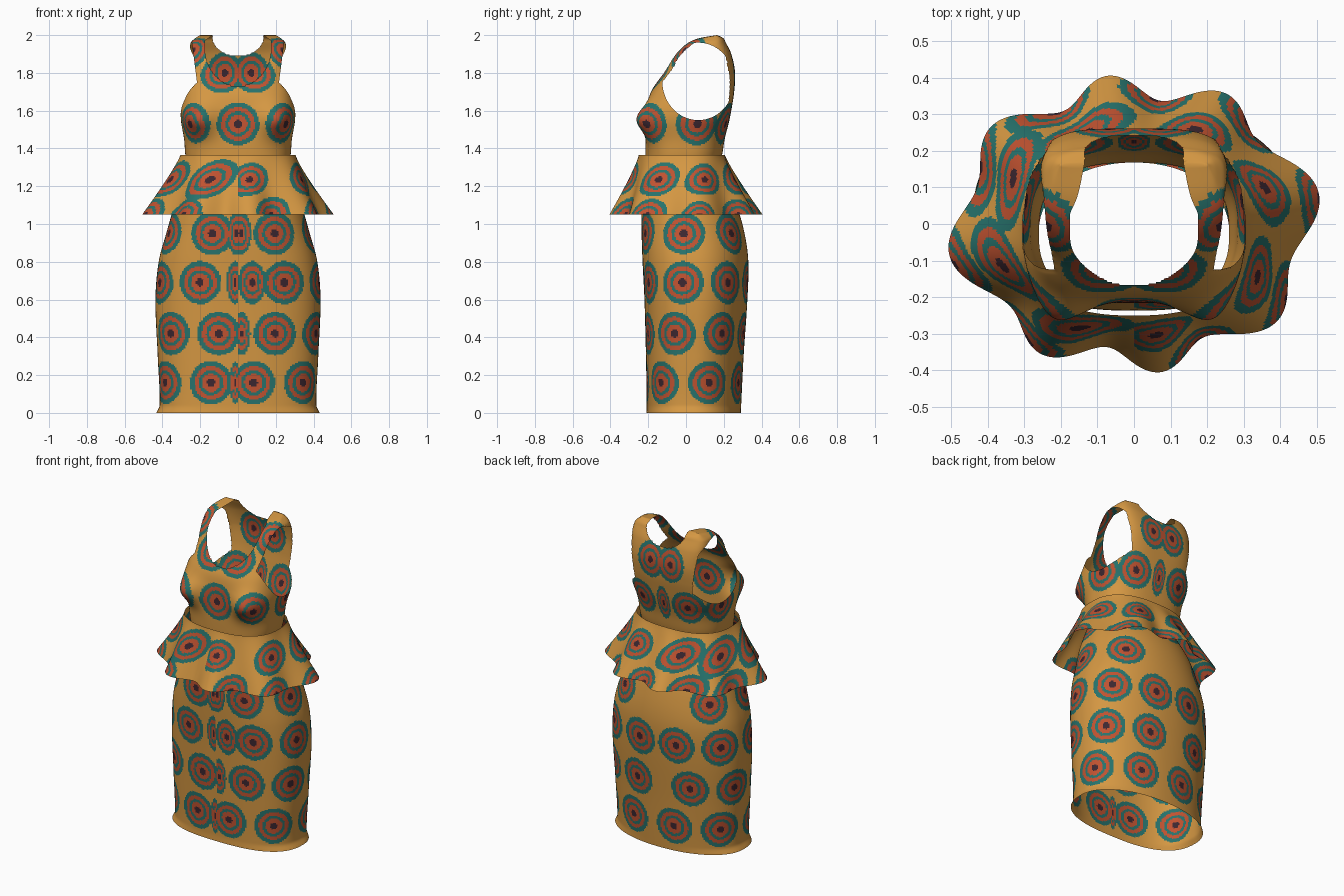
import bpy, bmesh, math
from mathutils import Vector

cube = bpy.data.objects.get("Cube")
if cube:
    bpy.data.objects.remove(cube, do_unlink=True)


def make_material(name, rgb):
    mat = bpy.data.materials.new(name)
    mat.use_nodes = True
    mat.diffuse_color = (*rgb, 1)
    mat.node_tree.nodes["Principled BSDF"].inputs["Base Color"].default_value = (*rgb, 1)
    return mat


MATERIALS = [
    make_material("gold cloth", (0.66, 0.31, 0.055)),
    make_material("teal print", (0.02, 0.17, 0.15)),
    make_material("rust print", (0.53, 0.085, 0.03)),
    make_material("dark print", (0.045, 0.02, 0.03)),
]
# Printed rings: outer limit as a share of the dot radius, material index
RINGS = [(0.19, 3), (0.43, 2), (0.58, 1), (0.78, 2), (1.0, 1)]
UP = Vector((0, 0, 1))
ACROSS = Vector((1, 0, 0))


def smooth_lookup(table, z):
    """Cubic interpolation of the rows (z, values...) of a profile."""
    i = 0
    while i < len(table) - 2 and z > table[i + 1][0]:
        i += 1
    a, b = table[i], table[i + 1]
    before, after = table[max(i - 1, 0)], table[min(i + 2, len(table) - 1)]
    h = b[0] - a[0]
    t = min(max((z - a[0]) / h, 0), 1)
    out = []
    for k in range(1, len(a)):
        m0 = (b[k] - before[k]) / (b[0] - before[0]) * h
        m1 = (after[k] - a[k]) / (after[0] - a[0]) * h
        out.append((2 * t**3 - 3 * t**2 + 1) * a[k] + (t**3 - 2 * t**2 + t) * m0
                   + (3 * t**2 - 2 * t**3) * b[k] + (t**3 - t**2) * m1)
    return out


def section(angle, z, half_x, y_front, y_back, power):
    """Point on a rounded-box outline; angle 0 faces the front."""
    s, c = math.sin(angle), math.cos(angle)
    r = (abs(s)**power + abs(c)**power) ** (-1 / power)
    mid, half = (y_front + y_back) / 2, (y_back - y_front) / 2
    return Vector((half_x * s * r, mid - half * c * r, z))


# Profiles: height, half width, front y, back y
SKIRT = [(0, .433, -.21, .29), (.04, .415, -.208, .292), (.3, .425, -.212, .305),
         (.6, .437, -.22, .325), (.8, .42, -.23, .33), (.95, .38, -.235, .31),
         (1.1, .335, -.235, .265), (1.28, .26, -.212, .168)]
BODICE = [(1.28, .26, -.212, .168), (1.36, .278, -.215, .19), (1.45, .285, -.215, .205),
          (1.55, .3, -.21, .23), (1.62, .3, -.205, .243), (1.7, .285, -.185, .255),
          (1.8, .262, -.12, .26), (1.9, .262, -.06, .24), (1.96, .25, .005, .213),
          (1.985, .225, .07, .198), (2.0, .2, .1645, .1655)]


def skirt_point(a, z):
    # Squarer across the front than round the back
    power = 2.6 if math.cos(a) > 0 else 2.1
    return section(a, z, *smooth_lookup(SKIRT, z), power)


def bodice_point(a, z):
    power = 2.6 + 1.4 * min(max((z - 1.5) / 0.3, 0), 1)
    p = section(a, z, *smooth_lookup(BODICE, z), power)
    if math.cos(a) > 0:  # bust
        d = ((abs(p.x) - 0.205) / 0.09)**2 + ((z - 1.55) / 0.085)**2
        push = math.exp(-d) * math.cos(a)**0.5
        p += Vector((math.copysign(0.02, p.x), -0.085, 0)) * push
    return p


def peplum_point(a, z):
    t = (1.365 - z) / 0.315
    flare = max(t, 0)**1.15
    depth = 0.228 + 0.147 * flare
    shift = -0.022 * (1 - t)
    p = section(a, z, 0.305 + 0.177 * flare, shift - depth, shift + depth, 2.5 - 0.5 * t)
    heading = math.atan2(p.y, p.x)
    wave = 0.034 * flare * math.cos(8 * (heading - math.radians(100)))
    return p + Vector((math.cos(heading), math.sin(heading), 0)) * wave


def dot(p, side, axis=ACROSS, stretch=1):
    """A printed dot, lengthened along an axis by the stretch factor."""
    return p, side, axis, 1 - 1 / stretch


def place_dots(surface, rows, stretches=(1, 1)):
    """Walk each row (z, starts, spacing, count) both ways from the centre front."""
    dots = []
    for z, left_start, right_start, spacing, count in rows:
        for side, start, stretch in zip((1, -1), (left_start, right_start), stretches):
            targets = [start + spacing * k for k in range(count)]
            last = surface(-side * 0.01, z)
            walked = -(surface(0, z) - last).length
            for i in range(400):
                p = surface(side * math.pi * i / 400, z)
                step = p - last
                walked += step.length
                last = p
                if targets and walked >= targets[0]:
                    targets.pop(0)
                    axis = (step.normalized() * side + UP * 0.6).normalized()
                    dots.append(dot(p, side, axis, stretch))
    return dots


def print_dots(bm, dots, radius, seam):
    for f in bm.faces:
        c = f.calc_center_median()
        near = 1.0
        for p, side, axis, squeeze in dots:
            if seam and c.y < 0 and side * c.x < 0:
                continue
            d = c - p
            if squeeze:
                d -= axis * (d.dot(axis) * squeeze)
            near = min(near, d.length / radius)
        f.material_index = next((m for limit, m in RINGS if near < limit), 0)
        f.smooth = True


def loft(surface, z0, z1, rows, columns, ease=1):
    bm = bmesh.new()
    rings = []
    for j in range(rows + 1):
        z = z1 - (z1 - z0) * (1 - j / rows)**ease
        rings.append([bm.verts.new(surface(2 * math.pi * i / columns, z))
                      for i in range(columns)])
    for low, high in zip(rings, rings[1:]):
        for i in range(columns):
            k = (i + 1) % columns
            bm.faces.new((low[i], low[k], high[k], high[i]))
    return bm


def finish(bm, name):
    mesh = bpy.data.meshes.new(name)
    bm.to_mesh(mesh)
    bm.free()
    for mat in MATERIALS:
        mesh.materials.append(mat)
    bpy.context.collection.objects.link(bpy.data.objects.new(name, mesh))


def oval(p):
    """Below 1 inside the side outline of the armholes."""
    return math.hypot((p.y - 0.065) / 0.19, (p.z - 1.755) / 0.205)


def strap_edge(z):
    return 0.217 + 0.13 * (z - 1.75)


def neckline(p):
    """Below 1 inside the scooped neck, deeper at the front."""
    _, y0, y1 = smooth_lookup(BODICE, p.z)
    top, wide, deep = (1.93, .175, .2) if p.y < (y0 + y1) / 2 else (1.99, .135, .1)
    wide -= 0.04 * min(max((p.z - 1.97) / 0.03, 0), 1) * (top < 1.95)
    return math.hypot(p.x / wide, min(p.z - top, 0) / deep)


# Skirt, with narrow dots caught in the front seam
bm = loft(skirt_point, 0, 1.28, 165, 270)
skirt_dots = place_dots(skirt_point, [
    (.16, .08, .14, .28, 4), (.42, .195, .1, .27, 4), (.69, .245, .2, .27, 4),
    (.95, .195, .135, .295, 3), (1.22, .1, .2, .27, 3)])
for x, z, width in ((-.015, .69, .4), (.075, .69, .65), (.02, .42, .4),
                    (-.015, .16, .25), (.015, .95, .5), (-.01, .95, .4)):
    p = Vector((x, skirt_point(0, z).y, z))
    skirt_dots.append(dot(p, math.copysign(1, x), ACROSS, width))
print_dots(bm, skirt_dots, .114, True)
finish(bm, "skirt")

# Peplum, cut on the bias so its dots lean
bm = loft(peplum_point, 1.05, 1.365, 48, 330)
peplum_rows = [(1.235, .06, .15, 1, 1), (1.235, .4, .43, .25, 3), (1.045, .21, .33, .3, 5)]
print_dots(bm, place_dots(peplum_point, peplum_rows, (1.3, 1.8)), .092, True)
finish(bm, "peplum")

# Bodice with armholes and neckline
bm = loft(bodice_point, 1.28, 2.0, 110, 260, 1.25)
for v in bm.verts:  # even out the cut edges
    p, f = v.co, oval(v.co)
    edge = strap_edge(p.z)
    if abs(f - 1) < 0.03 and abs(p.x) > edge:
        p.y = 0.065 + (p.y - 0.065) / f
        p.z = 1.755 + (p.z - 1.755) / f
    elif f < 1 and abs(abs(p.x) - edge) < 0.004:
        p.x = math.copysign(edge, p.x)
    f = neckline(p)
    if abs(f - 1) < 0.03:
        p.x /= f
cut = []
for f in bm.faces:
    c = f.calc_center_median()
    if neckline(c) < 1 or (oval(c) < 1 and abs(c.x) > strap_edge(c.z)):
        cut.append(f)
bmesh.ops.delete(bm, geom=cut, context="FACES")
# Close the shoulder seams
ridge = [v for v in bm.verts if v.co.z > 1.9995]
bmesh.ops.remove_doubles(bm, verts=ridge, dist=0.002)
bodice_dots = place_dots(bodice_point, [(1.53, 0, 0, .28, 3), (1.79, .085, .085, .2, 1)])
for side in (1, -1):
    for degrees, z, width in ((165, 1.8, .8), (150, 1.53, .9), (180, 1.53, .4), (52, 1.92, .8)):
        p = bodice_point(side * math.radians(degrees), z)
        bodice_dots.append(dot(p, side, ACROSS, width))
print_dots(bm, bodice_dots, .114, False)
finish(bm, "bodice")
